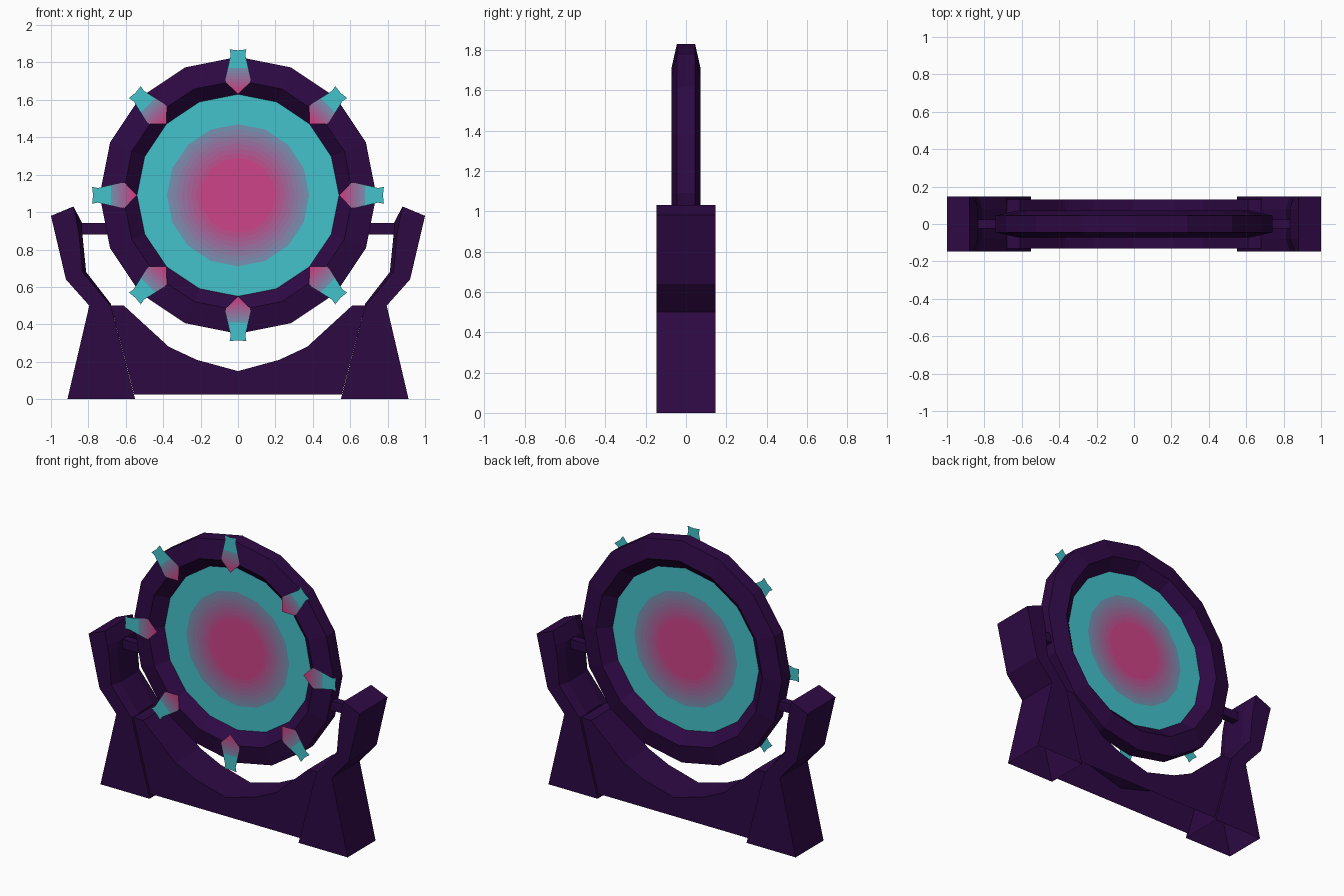
import bpy, bmesh, math

if "Cube" in bpy.data.objects:
    bpy.data.objects.remove(bpy.data.objects["Cube"])

# ---------- materials ----------
def lin(c):
    c /= 255
    return c / 12.92 if c <= 0.04045 else ((c + 0.055) / 1.055) ** 2.4

def material(name, rgb):
    m = bpy.data.materials.new(name)
    m.diffuse_color = (*[lin(c) for c in rgb], 1)
    m.use_nodes = True
    m.node_tree.nodes["Principled BSDF"].inputs["Base Color"].default_value = m.diffuse_color
    return m

PINK, TEAL = (204, 68, 136), (68, 194, 204)
plum = material("dark_plum", (46, 9, 68))
STEPS = 7
glow = [material("pink", PINK)]
for i in range(STEPS):                      # pink fading towards teal
    t = 0.10 + 0.52 * i / (STEPS - 1)
    glow.append(material(f"pink_teal_blend_{i + 1}",
                         [a + (b - a) * t for a, b in zip(PINK, TEAL)]))
glow.append(material("teal", TEAL))
LAST = STEPS + 1

CZ, SIDES = 1.09, 16                        # ring centre height, ring sides

def finish(name, bm, mats, normals=True):
    if normals:
        bmesh.ops.recalc_face_normals(bm, faces=bm.faces)
    me = bpy.data.meshes.new(name)
    bm.to_mesh(me)
    bm.free()
    for m in mats:
        me.materials.append(m)
    ob = bpy.data.objects.new(name, me)
    bpy.context.collection.objects.link(ob)
    return ob

def loft(name, sections, skip=()):
    """Body through (y, [(x, z), ...]) sections; skipped edges stay open."""
    bm = bmesh.new()
    rows = [[bm.verts.new((x, y, z)) for x, z in pts] for y, pts in sections]
    n = len(rows[0])
    for a, b in zip(rows, rows[1:]):
        for i in range(n):
            j = (i + 1) % n
            if i not in skip:
                bm.faces.new((a[i], a[j], b[j], b[i]))
    bm.faces.new(rows[0])
    bm.faces.new(rows[-1])
    bm.normal_update()
    bmesh.ops.recalc_face_normals(bm, faces=bm.faces)
    bm.faces.ensure_lookup_table()
    bm.normal_update()
    if bm.faces[-1].normal.y < 0:           # rear cap must face +y
        bmesh.ops.reverse_faces(bm, faces=bm.faces)
    return finish(name, bm, [plum], normals=False)

def circle(bm, r, y):
    return [bm.verts.new((r * math.sin(k * math.tau / SIDES), y,
                          CZ + r * math.cos(k * math.tau / SIDES)))
            for k in range(SIDES)]

# ---------- round frame ----------
bm = bmesh.new()
profile = [(0.74, -0.045), (0.615, -0.073), (0.54, -0.003),
           (0.54, 0.003), (0.615, 0.073), (0.74, 0.045)]
loops = [circle(bm, r, y) for r, y in profile]
for a, b in zip(loops, loops[1:] + loops[:1]):
    for k in range(SIDES):
        j = (k + 1) % SIDES
        bm.faces.new((a[k], a[j], b[j], b[k]))
finish("round_frame", bm, [plum])

# ---------- banded discs, front and back ----------
radii = [0.20 + 0.18 * i / STEPS for i in range(STEPS + 1)] + [0.54]
for name, y in (("front_disc", -0.003), ("back_disc", 0.003)):
    bm = bmesh.new()
    loops = [circle(bm, r, y) for r in radii]
    faces = [(bm.faces.new(loops[0]), 0)]
    for i, (a, b) in enumerate(zip(loops, loops[1:])):
        for k in range(SIDES):
            j = (k + 1) % SIDES
            faces.append((bm.faces.new((a[k], a[j], b[j], b[k])), i + 1))
    for f, idx in faces:
        f.material_index = idx
        f.normal_update()
        if f.normal.y * y < 0:
            f.normal_flip()
    finish(name, bm, glow, normals=False)

# ---------- eight flat markers on the front ----------
def half_width(r):
    pts = [(0.54, 0.0), (0.61, 0.072), (0.75, 0.039), (0.78, 0.045)]
    for (r0, w0), (r1, w1) in zip(pts, pts[1:]):
        if r <= r1 + 1e-6:
            return w0 + (w1 - w0) * (r - r0) / (r1 - r0)
    return pts[-1][1]

cuts = [0.575 + 0.105 * i / STEPS for i in range(STEPS + 1)]
bands = [(0.54, 0.575, 0)] + [(cuts[i], cuts[i + 1], i + 1) for i in range(STEPS)]
bands += [(cuts[-1], 0.75, LAST), (0.75, 0.78, LAST)]
for n in range(8):
    ang = n * math.tau / 8
    s, c = math.sin(ang), math.cos(ang)
    bm = bmesh.new()

    def vert(u, r):
        return bm.verts.new((u * c + r * s, -0.08, CZ + r * c - u * s))

    for r0, r1, idx in bands:
        w0, w1 = half_width(r0), half_width(r1)
        low = [vert(0, r0)] if w0 < 1e-4 else [vert(-w0, r0), vert(w0, r0)]
        mid = [vert(0, 0.775)] if r1 > 0.775 else []    # notched outer end
        f = bm.faces.new(low + [vert(w1, r1)] + mid + [vert(-w1, r1)])
        f.material_index = idx
    bmesh.ops.remove_doubles(bm, verts=bm.verts, dist=1e-5)
    finish(f"marker_{n + 1}", bm, glow, normals=False)

# ---------- cradle beam with curved top, open below ----------
half = [(0.22, 0.21), (0.37, 0.28), (0.61, 0.50), (0.68, 0.50), (0.555, 0.025)]
beam = [(0, 0.15)] + half + [(-x, z) for x, z in reversed(half)]
loft("cradle_beam", [(-0.13, beam), (0.13, beam)], skip=(4, 5, 6))

# ---------- feet, arms and pivots on both sides ----------
D = 0.147
for side, sx in (("left", -1), ("right", 1)):
    def mir(pts):
        return [(sx * x, z) for x, z in pts]
    foot = mir([(0.55, 0), (0.912, 0), (0.795, 0.5), (0.68, 0.5)])
    loft(side + "_foot", [(-D, foot), (D, foot)], skip=(0, 2))
    outer = [(0.68, 0.50), (0.795, 0.50), (0.92, 0.64), (1.0, 0.98), (0.88, 1.03)]
    edge = mir(outer + [(0.862, 0.945), (0.85, 0.88), (0.832, 0.68), (0.69, 0.51)])
    core = mir(outer + [(0.835, 0.945), (0.832, 0.88), (0.812, 0.68), (0.68, 0.51)])
    loft(side + "_arm", [(-D, edge), (-0.08, core), (0.08, core), (D, edge)],
         skip=(0,))
    pin = mir([(0.66, 0.88), (0.86, 0.88), (0.86, 0.942), (0.66, 0.942)])
    loft(side + "_pivot", [(-0.025, pin), (0.025, pin)])
